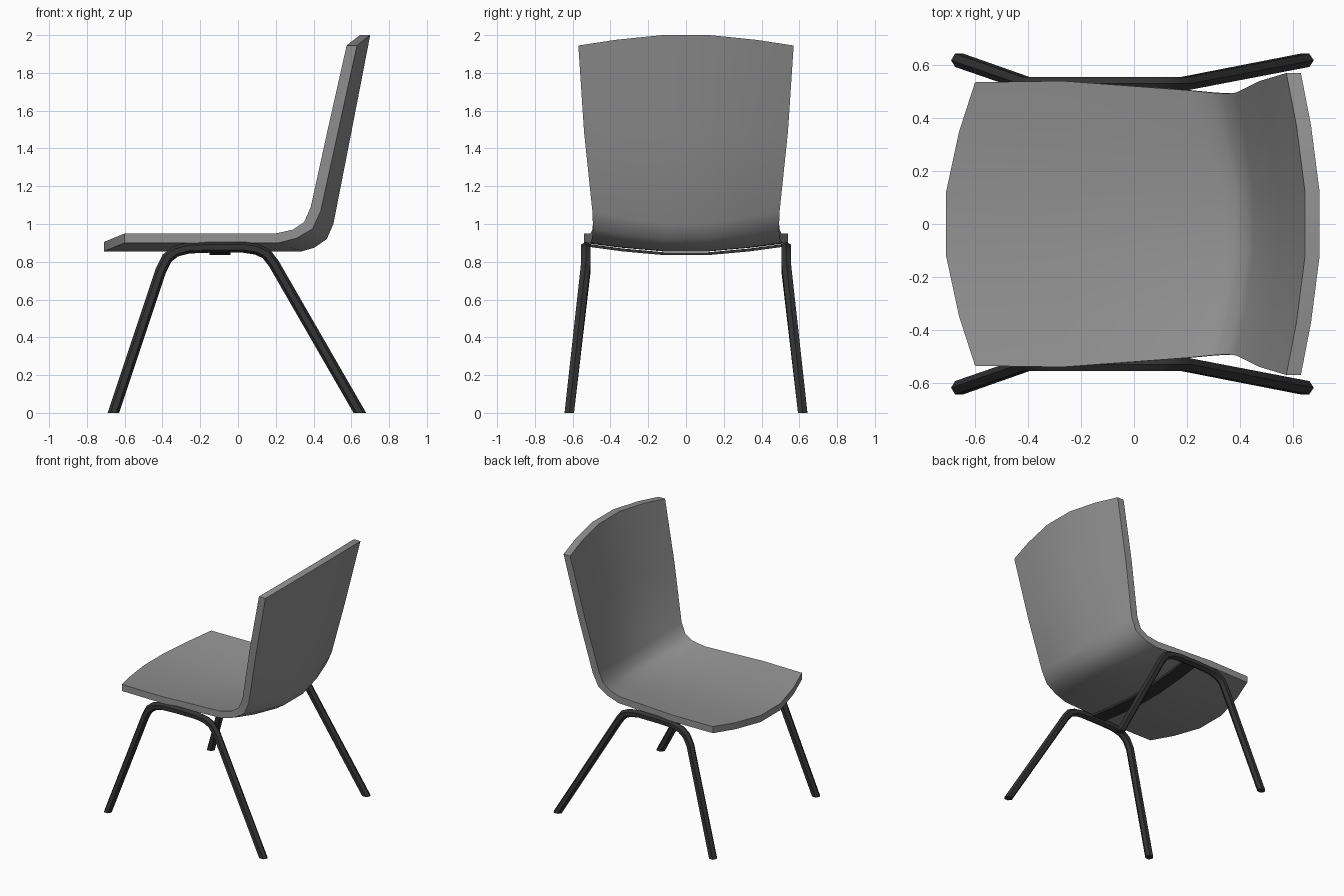
import bpy, bmesh, math
from mathutils import Vector

if "Cube" in bpy.data.objects:
    bpy.data.objects.remove(bpy.data.objects["Cube"], do_unlink=True)


def material(name, level):
    mat = bpy.data.materials.new(name)
    mat.use_nodes = True
    colour = (level, level, level, 1)
    mat.diffuse_color = colour
    mat.node_tree.nodes["Principled BSDF"].inputs["Base Color"].default_value = colour
    return mat


def loft(name, rings, mat):
    """Skin a list of closed rings, cap both ends, shade by angle."""
    bm = bmesh.new()
    loops = [[bm.verts.new(p) for p in ring] for ring in rings]
    count = len(loops[0])
    for a, b in zip(loops, loops[1:]):
        for i in range(count):
            j = (i + 1) % count
            bm.faces.new((a[i], a[j], b[j], b[i]))
    for end in (loops[0], loops[-1]):
        if count % 4 == 0 and count > 6:      # strip caps for curved slabs
            for i in range(count // 2 - 1):
                bm.faces.new((end[i], end[i + 1], end[-2 - i], end[-1 - i]))
        else:
            bm.faces.new(end)
    bmesh.ops.recalc_face_normals(bm, faces=bm.faces)
    mesh = bpy.data.meshes.new(name)
    bm.to_mesh(mesh)
    bm.free()
    mesh.materials.append(mat)
    obj = bpy.data.objects.new(name, mesh)
    bpy.context.collection.objects.link(obj)
    bpy.ops.object.select_all(action='DESELECT')
    obj.select_set(True)
    bpy.context.view_layer.objects.active = obj
    bpy.ops.object.shade_smooth_by_angle(angle=math.radians(35))
    return obj


shell_grey = material("shell grey", 0.29)
frame_black = material("frame black", 0.033)

# Columns across the width: fraction of half width, depth of the dish
COLUMNS = [(-1, 0), (-.65, .55), (-.22, 1), (.22, 1), (.65, .55), (1, 0)]

# Seat shell rows: side edge (x, z), centre (x, z), thickness offset, half width
ROWS = [
    ((-.60, .95), (-.71, .905), (0, -.05), .535),
    ((-.27, .95), (-.27, .905), (0, -.05), .54),
    ((.20, .95), (.32, .905), (.015, -.05), .505),
    ((.29, .97), (.385, .92), (.02, -.045), .496),
    ((.35, 1.01), (.425, .955), (.045, -.035), .492),
    ((.385, 1.09), (.452, 1.02), (.053, -.02), .496),
    ((.475, 1.5), (.546, 1.5), (.055, -.01), .54),
    ((.575, 1.945), (.645, 2.0), (.055, 0), .57),
]
rings = []
for side, centre, offset, half in ROWS:
    inner, outer = [], []
    for t, dish in COLUMNS:
        x, z = Vector(side).lerp(Vector(centre), dish)
        inner.append((x, t * half, z))
        outer.append((x + offset[0], t * half, z + offset[1]))
    rings.append(inner + outer[::-1])
loft("seat_shell", rings, shell_grey)

# Side frames: one bent six-sided tube makes a front leg, rail and rear leg
PATH = [(-.66, .618, 0), (-.408, .53, .755), (-.375, .53, .82), (-.33, .53, .855),
        (-.26, .53, .873), (-.15, .53, .877), (.03, .53, .877), (.10, .53, .866),
        (.15, .53, .842), (.19, .53, .79), (.645, .618, 0)]
RADIUS = .029


def tube_rings(sign):
    result = []
    pts = [Vector(p) for p in PATH]
    for i, p in enumerate(pts):
        before = (p - pts[max(i - 1, 0)]).xz.normalized()
        after = (pts[min(i + 1, len(pts) - 1)] - p).xz.normalized()
        tangent = (before + after).normalized()
        if p.z == 0:                          # feet are cut level with the floor
            across = Vector((math.copysign(1, tangent.y), 0, 0)) * (-RADIUS / abs(tangent.y))
        else:
            miter = RADIUS / max(tangent.dot(after), .7)
            across = Vector((-tangent.y, 0, tangent.x)) * miter
        ring = []
        for k in range(6):
            angle = k * math.pi / 3
            q = p + across * math.cos(angle) + Vector((0, RADIUS * math.sin(angle), 0))
            ring.append((q.x, q.y * sign, q.z))
        result.append(ring)
    return result


loft("left_leg_frame", tube_rings(1), frame_black)
loft("right_leg_frame", tube_rings(-1), frame_black)

# Thin dished brace under the seat joining both frames
brace = []
for t, dish in COLUMNS:
    z = .88 - .045 * dish
    brace.append([(x, t * .52, z + dz) for x, dz in
                  ((-.15, 0), (-.04, 0), (-.04, .015), (-.15, .015))])
loft("under_seat_brace", brace, frame_black)
